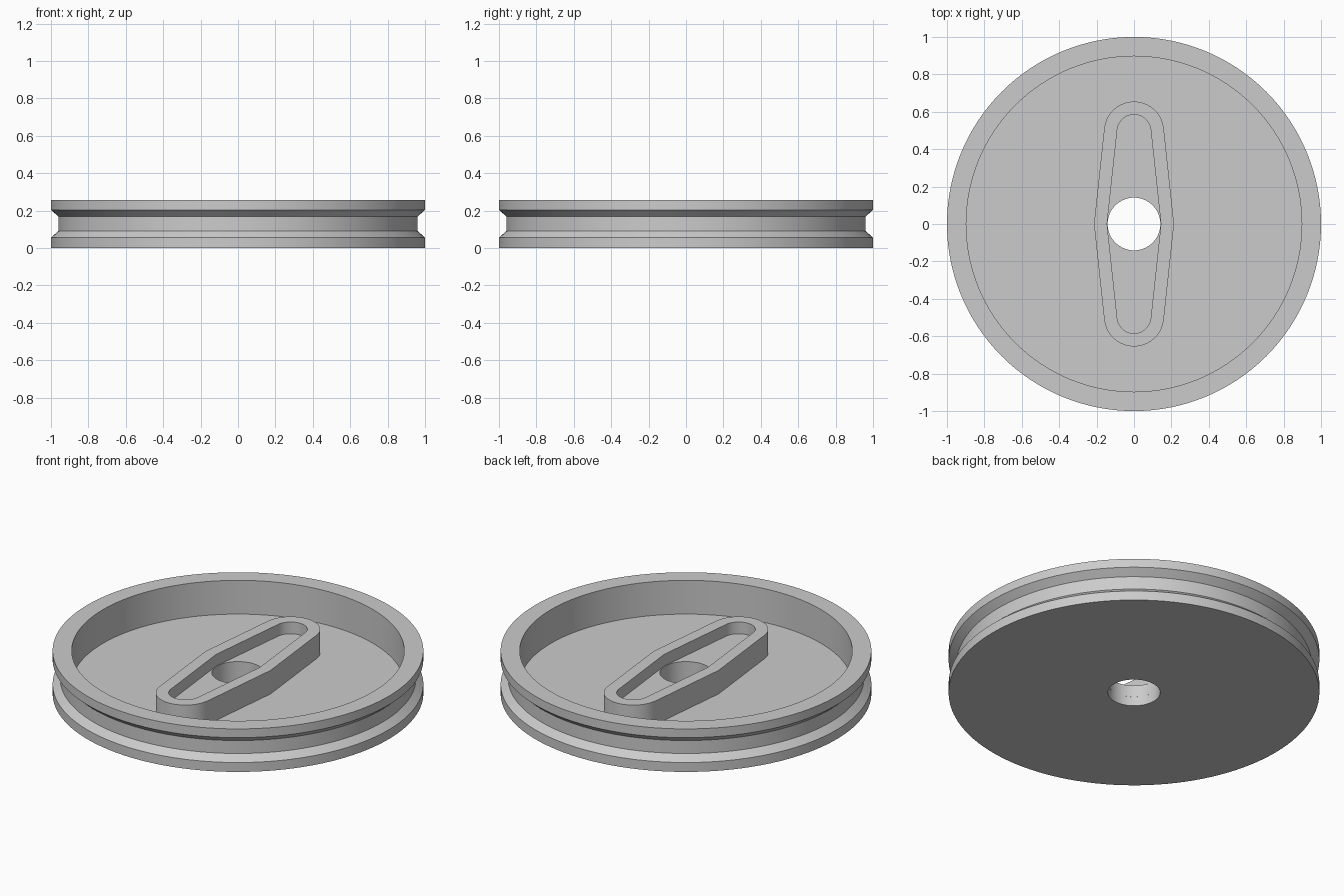
import bpy
import bmesh
from math import acos, atan, atan2, cos, hypot, pi, sin, tan

cube = bpy.data.objects.get("Cube")
if cube:
    bpy.data.objects.remove(cube)

HOLE_R = 0.141
FLOOR_Z = 0.055

grey = bpy.data.materials.new("plain_grey")
grey.use_nodes = True
grey.diffuse_color = (0.6, 0.6, 0.6, 1)
grey.node_tree.nodes["Principled BSDF"].inputs["Base Color"].default_value = (0.6, 0.6, 0.6, 1)


def skin_loops(name, loops, closed):
    """Bridge a list of equally long closed loops into one mesh object."""
    bm = bmesh.new()
    rings = [[bm.verts.new(p) for p in loop] for loop in loops]
    pairs = list(zip(rings, rings[1:]))
    if closed:
        pairs.append((rings[-1], rings[0]))
    for a, b in pairs:
        for i in range(len(a)):
            j = (i + 1) % len(a)
            bm.faces.new((a[i], a[j], b[j], b[i]))
    mesh = bpy.data.meshes.new(name)
    bm.to_mesh(mesh)
    bm.free()
    mesh.materials.append(grey)
    obj = bpy.data.objects.new(name, mesh)
    bpy.context.collection.objects.link(obj)
    bpy.ops.object.select_all(action="DESELECT")
    obj.select_set(True)
    bpy.context.view_layer.objects.active = obj
    bpy.ops.object.shade_smooth_by_angle(angle=pi / 9)
    return obj


def circle(r, z, n=128):
    return [(r * cos(2 * pi * i / n), r * sin(2 * pi * i / n), z) for i in range(n)]


def grip_outline(half_width, end_y, end_r, lines=14, arcs=10):
    """Tapered slot outline: widest at the middle, rounded at both ends."""
    phi = acos(end_r / hypot(half_width, end_y)) - atan2(end_y, half_width)
    tx, ty = end_r * cos(phi), end_y + end_r * sin(phi)
    steep = atan(ty / tx)
    quarter = []
    for i in range(lines):
        t = tan(steep * i / lines) / tan(steep)
        quarter.append((half_width + (tx - half_width) * t, ty * t))
    for i in range(arcs + 1):
        a = phi + (pi / 2 - phi) * i / arcs
        quarter.append((end_r * cos(a), end_y + end_r * sin(a)))
    half = quarter + [(-x, y) for x, y in quarter[-2::-1]]
    return half + [(x, -y) for x, y in half[-2:0:-1]]


def at_height(outline, z):
    return [(x, y, z) for x, y in outline]


# Dished disc with a V-sided groove around the rim and a centre hole
profile = [(HOLE_R, 0), (1, 0), (1, 0.056), (0.96, 0.091), (0.96, 0.168),
           (1, 0.204), (1, 0.256), (0.897, 0.256), (0.897, FLOOR_Z), (HOLE_R, FLOOR_Z)]
skin_loops("grooved_disc", [circle(r, z) for r, z in profile], True)

# Raised tapered grip with a sunken slot around the hole
GRIP_Z, SLOT_Z = 0.195, 0.125
outer = grip_outline(0.214, 0.495, 0.16)
inner = grip_outline(0.144, 0.495, 0.09)
bore = [(HOLE_R * x / hypot(x, y), HOLE_R * y / hypot(x, y)) for x, y in inner]
skin_loops("raised_grip", [
    at_height(outer, FLOOR_Z), at_height(outer, GRIP_Z),
    at_height(inner, GRIP_Z), at_height(inner, SLOT_Z),
    at_height(bore, SLOT_Z), at_height(bore, FLOOR_Z)], False)
